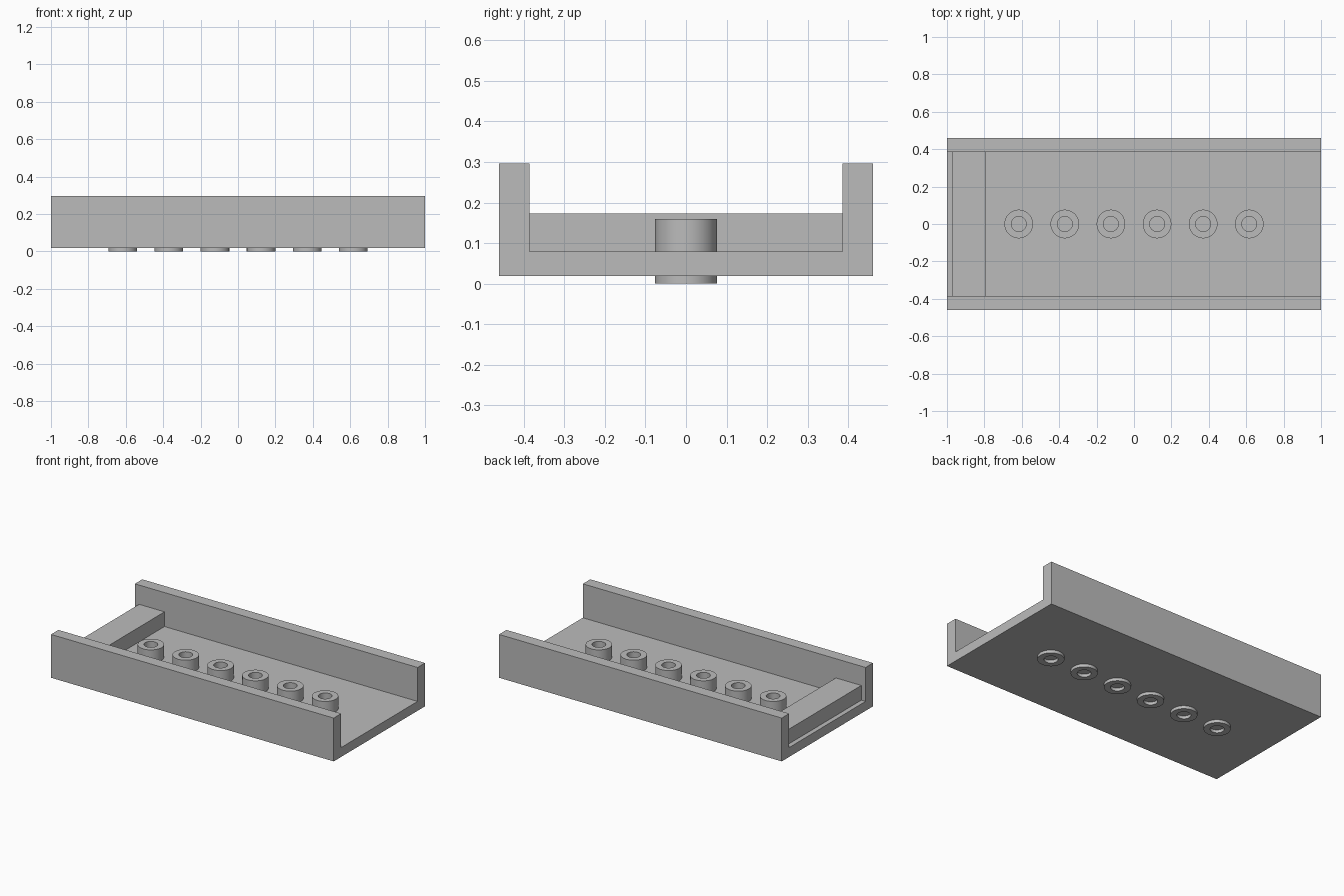
import bpy
import bmesh
from mathutils import Matrix

if "Cube" in bpy.data.objects:
    bpy.data.objects.remove(bpy.data.objects["Cube"], do_unlink=True)

grey = bpy.data.materials.new("plain grey")
grey.use_nodes = True
grey.diffuse_color = (0.5, 0.5, 0.5, 1)
grey.node_tree.nodes["Principled BSDF"].inputs["Base Color"].default_value = (0.5, 0.5, 0.5, 1)

HALF_WIDTH, INNER = 0.461, 0.386
BOTTOM, FLOOR, RIM = 0.019, 0.079, 0.296


def finish(name, bm):
    bmesh.ops.recalc_face_normals(bm, faces=bm.faces)
    mesh = bpy.data.meshes.new(name)
    bm.to_mesh(mesh)
    bm.free()
    mesh.materials.append(grey)
    obj = bpy.data.objects.new(name, mesh)
    bpy.context.collection.objects.link(obj)
    return obj


def extrude_profile(name, profile, x0, x1):
    """Sweep a (y, z) outline along x."""
    bm = bmesh.new()
    face = bm.faces.new([bm.verts.new((x0, y, z)) for y, z in profile])
    result = bmesh.ops.extrude_face_region(bm, geom=[face], use_keep_orig=True)
    verts = [v for v in result["geom"] if isinstance(v, bmesh.types.BMVert)]
    bmesh.ops.translate(bm, verts=verts, vec=(x1 - x0, 0, 0))
    return finish(name, bm)


def tube(name, x, outer, inner, z0, z1, sides=64):
    """Open ring lathed from a rectangular section."""
    bm = bmesh.new()
    section = [(inner, z0), (outer, z0), (outer, z1), (inner, z1)]
    verts = [bm.verts.new((r, 0, z)) for r, z in section]
    edges = [bm.edges.new((verts[i], verts[(i + 1) % 4])) for i in range(4)]
    bmesh.ops.spin(bm, geom=verts + edges, cent=(0, 0, 0), axis=(0, 0, 1),
                   angle=6.2831853, steps=sides, use_duplicate=False)
    bmesh.ops.remove_doubles(bm, verts=bm.verts, dist=0.0001)
    bmesh.ops.transform(bm, matrix=Matrix.Translation((x, 0, 0)), verts=bm.verts)
    obj = finish(name, bm)
    bpy.ops.object.select_all(action="DESELECT")
    obj.select_set(True)
    bpy.context.view_layer.objects.active = obj
    bpy.ops.object.shade_smooth_by_angle()


# Channel: floor with two tall side walls, open at both ends
half = [(HALF_WIDTH, BOTTOM), (HALF_WIDTH, RIM), (INNER, RIM), (INNER, FLOOR)]
channel = half + [(-y, z) for y, z in reversed(half)]
extrude_profile("channel", channel, -1, 1)

# Cross bar resting on the floor near one end
bar = [(-INNER, FLOOR), (INNER, FLOOR), (INNER, 0.173), (-INNER, 0.173)]
extrude_profile("cross_bar", bar, -0.97, -0.79)

# Row of tubes through the solid floor
for i in range(6):
    tube(f"tube_{i + 1}", (i - 2.5) * 0.2465, 0.0765, 0.04, 0, 0.159)
